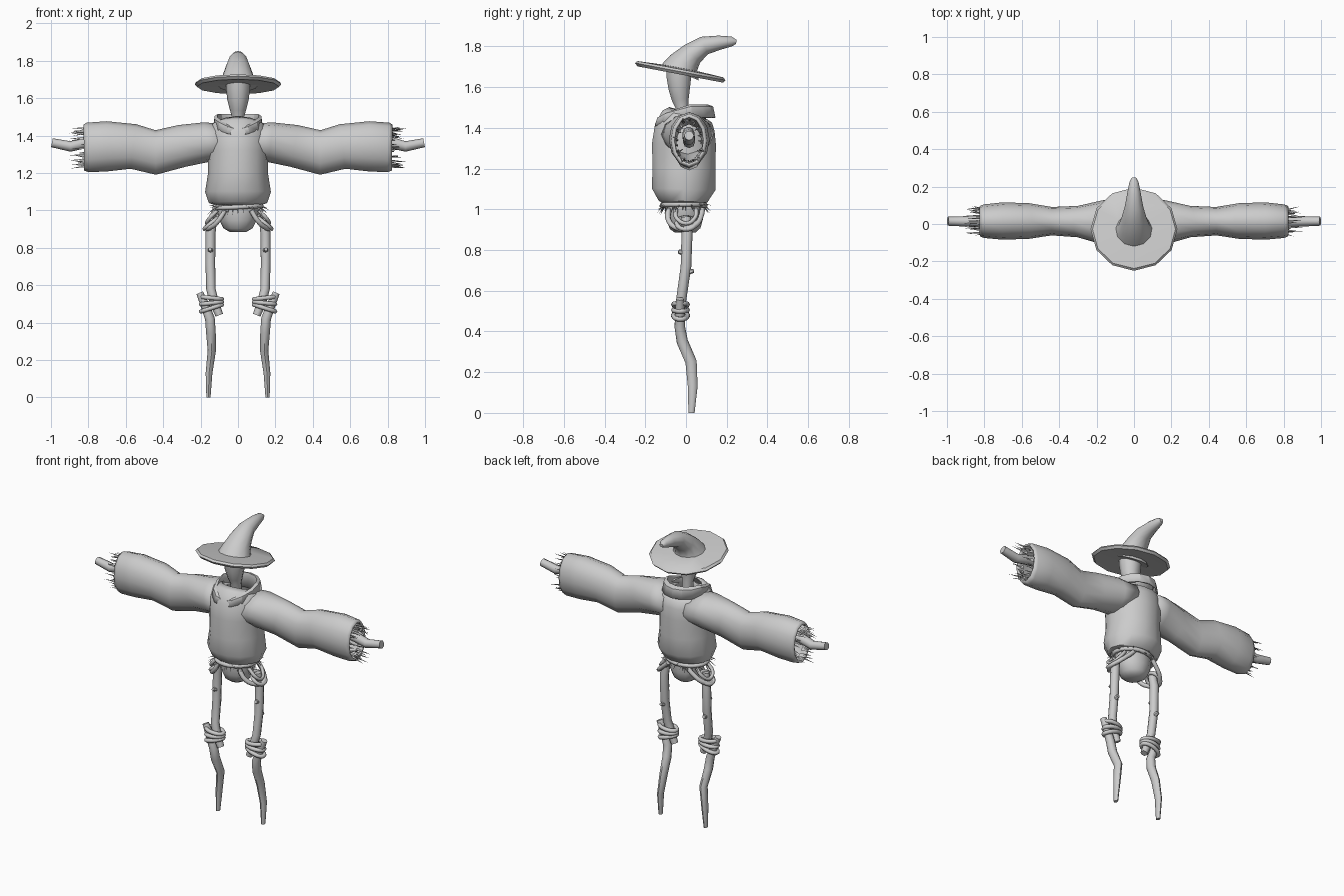
import bpy, bmesh, math, random
from mathutils import Vector

if "Cube" in bpy.data.objects:
    bpy.data.objects.remove(bpy.data.objects["Cube"])

random.seed(4)
X, Y, Z = Vector((1, 0, 0)), Vector((0, 1, 0)), Vector((0, 0, 1))


def finish(name, bm, angle=50, thick=0):
    bmesh.ops.recalc_face_normals(bm, faces=bm.faces)
    me = bpy.data.meshes.new(name)
    bm.to_mesh(me)
    bm.free()
    ob = bpy.data.objects.new(name, me)
    bpy.context.collection.objects.link(ob)
    bpy.ops.object.select_all(action='DESELECT')
    ob.select_set(True)
    bpy.context.view_layer.objects.active = ob
    bpy.ops.object.shade_smooth_by_angle(angle=math.radians(angle))
    if thick:
        m = ob.modifiers.new("thickness", 'SOLIDIFY')
        m.thickness = thick
    return ob


def skin(bm, rings, cap0, cap1):
    rows = [[bm.verts.new(p) for p in r] for r in rings]
    n = len(rows[0])
    for a, b in zip(rows, rows[1:]):
        for i in range(n):
            j = (i + 1) % n
            bm.faces.new((a[i], a[j], b[j], b[i]))
    if cap0:
        bm.faces.new(rows[0])
    if cap1:
        bm.faces.new(rows[-1])


def tube(name, pts, radii, n=10, ref=Y, caps=(True, True), thick=0):
    """Rings along a path; radii are (across, along ref)."""
    pts = [Vector(p) for p in pts]
    rings = []
    for i, p in enumerate(pts):
        t = (pts[min(i + 1, len(pts) - 1)] - pts[max(i - 1, 0)]).normalized()
        u = ref.cross(t).normalized()
        v = t.cross(u)
        ru, rv = radii[i] if isinstance(radii[i], tuple) else (radii[i],) * 2
        rings.append([p + u * ru * math.cos(k * math.tau / n) + v * rv * math.sin(k * math.tau / n)
                      for k in range(n)])
    bm = bmesh.new()
    skin(bm, rings, *caps)
    return finish(name, bm, thick=thick)


def rope(name, pts, r, closed=True):
    cu = bpy.data.curves.new(name, 'CURVE')
    cu.dimensions, cu.bevel_depth, cu.bevel_resolution = '3D', r, 1
    cu.resolution_u = 4
    cu.use_fill_caps = True
    sp = cu.splines.new('BEZIER')
    sp.bezier_points.add(len(pts) - 1)
    for b, p in zip(sp.bezier_points, pts):
        b.co = p
        b.handle_left_type = b.handle_right_type = 'AUTO'
    sp.use_cyclic_u = closed
    ob = bpy.data.objects.new(name, cu)
    bpy.context.collection.objects.link(ob)
    bpy.ops.object.select_all(action='DESELECT')
    ob.select_set(True)
    bpy.context.view_layer.objects.active = ob
    bpy.ops.object.convert(target='MESH')


def straw(name, spikes):
    """Thin three-sided spikes given as (base, tip, width)."""
    bm = bmesh.new()
    for base, tip, w in spikes:
        d = (tip - base).normalized()
        u = d.orthogonal().normalized()
        v = d.cross(u)
        ring = [bm.verts.new(base + (u * math.cos(a) + v * math.sin(a)) * w)
                for a in (0, math.tau / 3, 2 * math.tau / 3)]
        top = bm.verts.new(tip)
        for i in range(3):
            bm.faces.new((ring[i], ring[(i + 1) % 3], top))
    finish(name, bm, angle=10)


def ellipse(c, rx, ry, tilt=0, n=10):
    return [Vector(c) + Vector((rx * math.cos(a), ry * math.sin(a), tilt * math.cos(a)))
            for a in (k * math.tau / n for k in range(n))]


# Hat: tilted brim and bent crown
bm = bmesh.new()
brim = []
for rx, ry, dz in ((.09, .085, -.006), (.22, .21, -.014), (.232, .222, 0), (.222, .21, .012), (.10, .095, .018)):
    brim.append([Vector((p.x, p.y, 1.676 - .19 * (p.y + .03) + dz))
                 for p in ellipse((0, -.028, 0), rx, ry, n=12)])
skin(bm, brim, True, True)
finish("hat_brim", bm, 40)
tube("hat_crown",
     [(0, -.03, 1.67), (0, -.012, 1.715), (0, .03, 1.762), (0, .09, 1.804), (0, .165, 1.818), (0, .225, 1.824), (0, .247, 1.822)],
     [(.10, .108), (.077, .085), (.058, .068), (.046, .05), (.035, .036), (.024, .024), (.010, .012)], 12, X)

# Head tapering into a neck pole
tube("head", [(0, -.035, 1.70), (0, -.035, 1.65), (0, -.033, 1.59), (0, -.028, 1.54), (0, -.02, 1.50), (0, -.01, 1.30)],
     [(.066, .066), (.064, .064), (.057, .055), (.044, .044), (.033, .033), (.03, .03)], 10)

# Shirt body
body = [(1.035, -.015, .115, .10), (1.045, -.015, .15, .118), (1.10, -.012, .168, .152), (1.20, -.01, .152, .15),
        (1.32, -.01, .155, .153), (1.40, -.006, .158, .143), (1.45, .005, .138, .122), (1.465, .01, .10, .095)]
tube("shirt_body", [(0, b[1], b[0]) for b in body], [b[2:] for b in body], 14, caps=(False, False), thick=-.008)

# Collar: folded over, dipping and notched at the front
bm = bmesh.new()
rings = []
n = 14
for rx, ry, z, dip in ((.092, .09, 1.43, .03), (.112, .11, 1.515, .075), (.128, .138, 1.505, .075), (.136, .15, 1.45, .055)):
    ring = []
    for k in range(n):
        a = k * math.tau / n - math.pi / 2
        f = max(0, -math.sin(a))
        jag = .012 if k in (1, 2, n - 1, n - 2) else 0
        ring.append(Vector((rx * math.cos(a), ry * math.sin(a) - .005 - jag, z - dip * f + jag)))
    rings.append(ring)
skin(bm, rings, False, False)
finish("collar", bm, 25, .01)

# Hips sack below the shirt
tube("hips", [(0, -.008, 1.06), (0, -.008, 1.0), (0, -.006, .95), (0, -.004, .905), (0, -.004, .885)],
     [(.11, .09), (.112, .092), (.10, .09), (.078, .075), (.045, .05)], 12)
rope("waist_rope", ellipse((0, -.012, 1.018), .125, .105, .006), .013)

# Straw fringe around the waist
spikes = []
for k in range(46):
    a = k * math.tau / 46 + random.uniform(-.06, .06)
    d = Vector((math.cos(a), math.sin(a), 0))
    base = Vector((.112 * d.x, -.012 + .094 * d.y, 1.03))
    out = random.uniform(.015, .065)
    spikes.append((base, base + d * out + Z * random.uniform(-.06, -.005), .006))
straw("waist_straw", spikes)

for s, side in ((-1, "left"), (1, "right")):
    def m(*pts):
        return [Vector((s * p[0], p[1], p[2])) for p in pts]

    # Sleeve, open at the cuff
    tube(side + "_sleeve",
         m((.08, .005, 1.37), (.17, .01, 1.365), (.30, .013, 1.345), (.44, .015, 1.31), (.56, .016, 1.342),
           (.70, .016, 1.343), (.80, .015, 1.337), (.82, .015, 1.337)),
         [(.08, .12), (.095, .105), (.101, .072), (.107, .064), (.108, .083), (.122, .088), (.121, .078), (.112, .07)],
         12, caps=(False, False), thick=.012 * -1)

    # Arm stick poking out of the cuff
    tube(side + "_arm_stick", m((.45, .015, 1.33), (.72, .012, 1.375), (.82, .012, 1.362), (.895, .014, 1.342), (.995, .015, 1.362)),
         [.03, .03, .03, .028, .024], 8)

    # Straw in the cuff
    spikes = []
    for k in range(30):
        a = k * math.tau / 30 + random.uniform(-.1, .1)
        d = Vector((0, math.cos(a), math.sin(a)))
        base = Vector((s * .79, .015 + .062 * d.y, 1.337 + .10 * d.z))
        tip = base + X * s * random.uniform(.05, .12) + d * random.uniform(-.03, .025)
        spikes.append((base, tip, .008))
    straw(side + "_cuff_straw", spikes)

    # Upper leg, leaning inward at the knee
    tube(side + "_upper_leg",
         m((.135, 0, .96), (.147, .005, .88), (.148, 0, .72), (.145, -.02, .58), (.128, -.03, .51), (.100, -.03, .44)),
         [.024, .027, .026, .025, .025, .021], 8)
    # Lower leg, starting outside the knee
    tube(side + "_lower_leg",
         m((.205, -.03, .56), (.175, -.03, .49), (.150, -.03, .42), (.145, -.018, .35), (.140, .025, .25), (.155, .033, .13), (.158, .027, 0)),
         [.019, .024, .026, (.026, .028), (.022, .028), (.018, .024), (.011, .015)], 8)

    # Twig stubs on the upper leg
    for y0, y1, z in ((-.01, -.037, .785), (.005, .037, .69)):
        tube(side + "_twig_stub", m((.146, y0, z), (.15, y1, z + .008)), [.016, .010], 6, X)

    # Knee binding coils
    for k in range(3):
        rope(side + "_knee_binding",
             ellipse((s * .142, -.027, .478 + .027 * k), .056, .034, (k - 1.5) * .012 * s), .0125)

    # Rope holding the leg to the hips
    rope(side + "_hip_rope", m((.07, -.088, 1.0), (.105, -.085, .945), (.145, -.05, .91), (.172, 0, .905),
                               (.150, .05, .925), (.10, .075, .97), (.07, .08, 1.0)), .014, False)
    rope(side + "_leg_loop", ellipse((s * .145, .0, .93), .034, .045, -.028 * s), .012)
    rope(side + "_hip_drape", m((.11, -.05, 1.0), (.155, -.045, .955), (.165, .0, .93), (.14, .045, .96), (.11, .05, 1.0)), .011, False)
